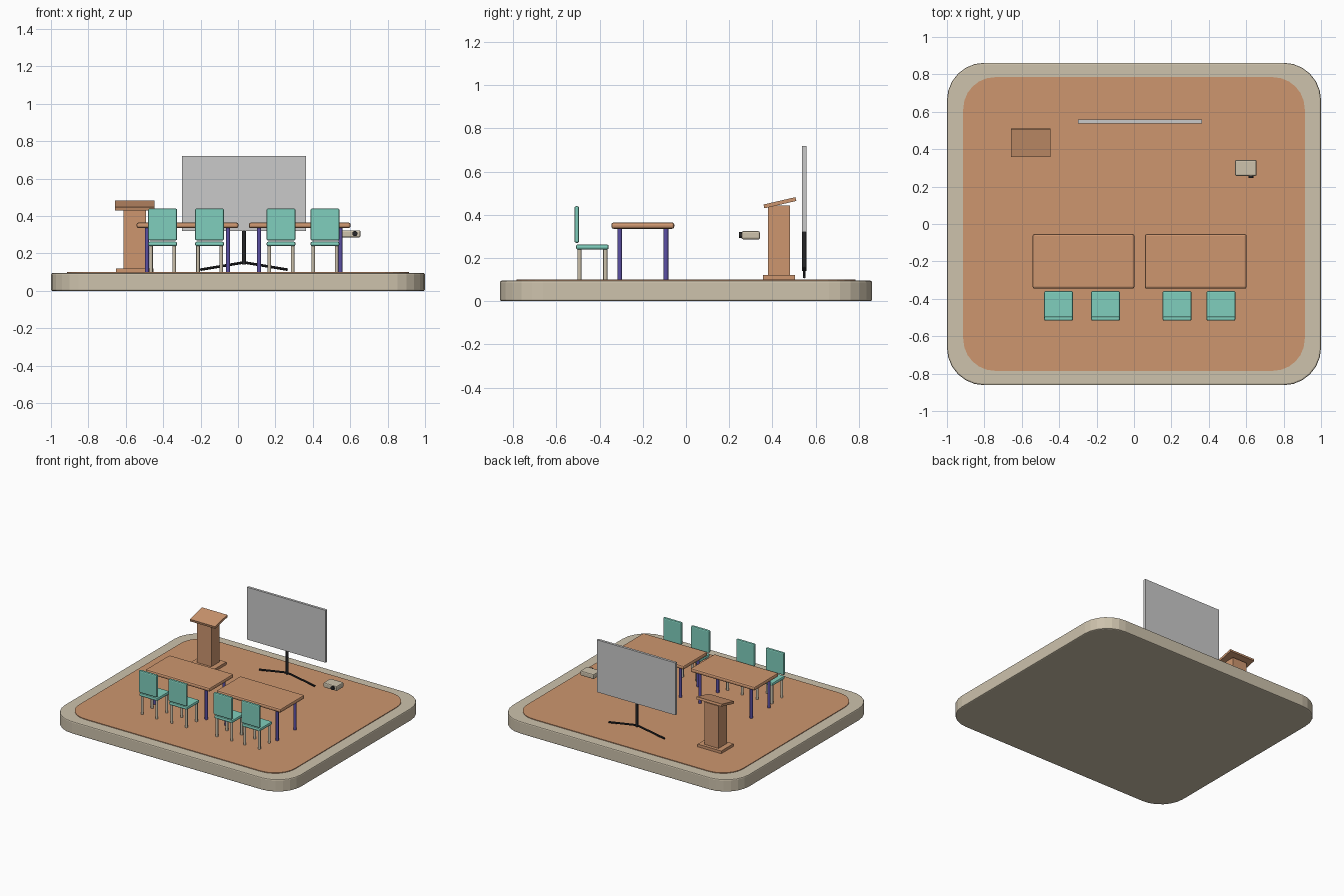
import bpy, bmesh, math
from mathutils import Vector, Matrix

if "Cube" in bpy.data.objects:
    bpy.data.objects.remove(bpy.data.objects["Cube"])


def mat(name, rgb):
    m = bpy.data.materials.new(name)
    lin = [((c / 255 + 0.055) / 1.055) ** 2.4 for c in rgb]
    m.diffuse_color = (*lin, 1)
    m.use_nodes = True
    m.node_tree.nodes["Principled BSDF"].inputs["Base Color"].default_value = m.diffuse_color
    return m


BEIGE = mat("warm beige", (205, 194, 172))
WOOD = mat("orange wood", (205, 150, 111))
TEAL = mat("teal", (128, 207, 189))
PURPLE = mat("purple", (92, 80, 165))
GREY = mat("screen grey", (202, 202, 202))
BLACK = mat("black", (38, 38, 40))


def finish(bm, name, material, smooth=False):
    bmesh.ops.recalc_face_normals(bm, faces=bm.faces)
    me = bpy.data.meshes.new(name)
    bm.to_mesh(me)
    bm.free()
    me.materials.append(material)
    ob = bpy.data.objects.new(name, me)
    bpy.context.collection.objects.link(ob)
    if smooth:
        bpy.context.view_layer.objects.active = ob
        ob.select_set(True)
        bpy.ops.object.shade_smooth_by_angle(angle=math.radians(35))
        ob.select_set(False)
    return ob


def box(name, centre, size, material, bevel=0.0, tilt=0.0):
    bm = bmesh.new()
    bmesh.ops.create_cube(bm, size=1)
    bmesh.ops.scale(bm, vec=size, verts=bm.verts)
    if bevel:
        bmesh.ops.bevel(bm, geom=bm.edges[:], offset=bevel, segments=2,
                        profile=0.5, affect='EDGES')
    bmesh.ops.transform(bm, verts=bm.verts, matrix=Matrix.Translation(centre)
                        @ Matrix.Rotation(tilt, 4, 'X'))
    return finish(bm, name, material)


def rod(name, a, b, r, material, sides=12):
    a, b = Vector(a), Vector(b)
    d = b - a
    bm = bmesh.new()
    bmesh.ops.create_cone(bm, cap_ends=True, segments=sides, radius1=r,
                          radius2=r, depth=d.length)
    bmesh.ops.transform(bm, verts=bm.verts, matrix=Matrix.Translation((a + b) / 2)
                        @ d.to_track_quat('Z', 'Y').to_matrix().to_4x4())
    return finish(bm, name, material, smooth=True)


def slab(name, hx, hy, r, z0, z1, material, bevel=0.0, seg=6):
    """Flat plate with rounded corners."""
    bm = bmesh.new()
    pts = []
    for k, (sx, sy) in enumerate([(1, 1), (-1, 1), (-1, -1), (1, -1)]):
        for i in range(seg + 1):
            t = math.pi / 2 * (k + i / seg)
            pts.append((sx * (hx - r) + r * math.cos(t),
                        sy * (hy - r) + r * math.sin(t), z0))
    face = bm.faces.new([bm.verts.new(p) for p in pts])
    ext = bmesh.ops.extrude_face_region(bm, geom=[face])
    bmesh.ops.translate(bm, vec=(0, 0, z1 - z0),
                        verts=[g for g in ext["geom"] if isinstance(g, bmesh.types.BMVert)])
    if bevel:
        rim = [e for e in bm.edges if abs(e.verts[0].co.z - e.verts[1].co.z) < 1e-6]
        bmesh.ops.bevel(bm, geom=rim, offset=bevel, segments=2, profile=0.5, affect='EDGES')
    return finish(bm, name, material)


# Floor platform with inset floor covering
slab("platform", 1.0, 0.862, 0.2, 0.0, 0.095, BEIGE, bevel=0.008)
slab("floor", 0.913, 0.785, 0.17, 0.09, 0.1, WOOD)
FLOOR = 0.1

# Tables
for tx in (-0.27, 0.33):
    box("table_top", (tx, -0.2, 0.35), (0.545, 0.292, 0.03), WOOD, bevel=0.011)
    for sx in (-1, 1):
        for sy in (-1, 1):
            x, y = tx + sx * 0.217, -0.2 + sy * 0.107
            rod("table_leg", (x, y, FLOOR), (x, y, 0.34), 0.011, PURPLE)

# Chairs, facing the screen
for cx in (-0.403, -0.152, 0.23, 0.465):
    cy = -0.434
    box("seat", (cx, cy, 0.251), (0.155, 0.152, 0.024), TEAL, bevel=0.009)
    box("seat_back", (cx, -0.506, 0.355), (0.155, 0.022, 0.17), TEAL, bevel=0.008)
    for sx in (-1, 1):
        for sy in (-1, 1):
            x, y = cx + sx * 0.062, cy + sy * 0.06
            rod("chair_leg", (x, y, FLOOR), (x, y, 0.245), 0.0095, BEIGE)

# Lectern
lx, ly = -0.552, 0.431
box("lectern_base", (lx, ly, 0.11), (0.2, 0.148, 0.021), WOOD)
box("lectern_column", (lx, ly, 0.281), (0.12, 0.1, 0.326), WOOD)
box("lectern_top", (lx, ly + 0.004, 0.456), (0.213, 0.152, 0.018), WOOD,
    tilt=math.radians(13))

# Screen on a two-legged stand
px, py = 0.032, 0.548
box("screen", (px, py, 0.52), (0.665, 0.019, 0.4), GREY)
rod("stand_pole", (px, py, 0.14), (px, py, 0.325), 0.01, BLACK)
for s in (-1, 1):
    rod("stand_leg", (px, py, 0.152), (px + s * 0.234, py, 0.113), 0.007, BLACK, 10)

# Projector
box("projector_body", (0.598, 0.3, 0.305), (0.115, 0.086, 0.038), BEIGE, bevel=0.008)
rod("projector_lens", (0.625, 0.262, 0.306), (0.625, 0.246, 0.306), 0.014, BLACK, 16)
